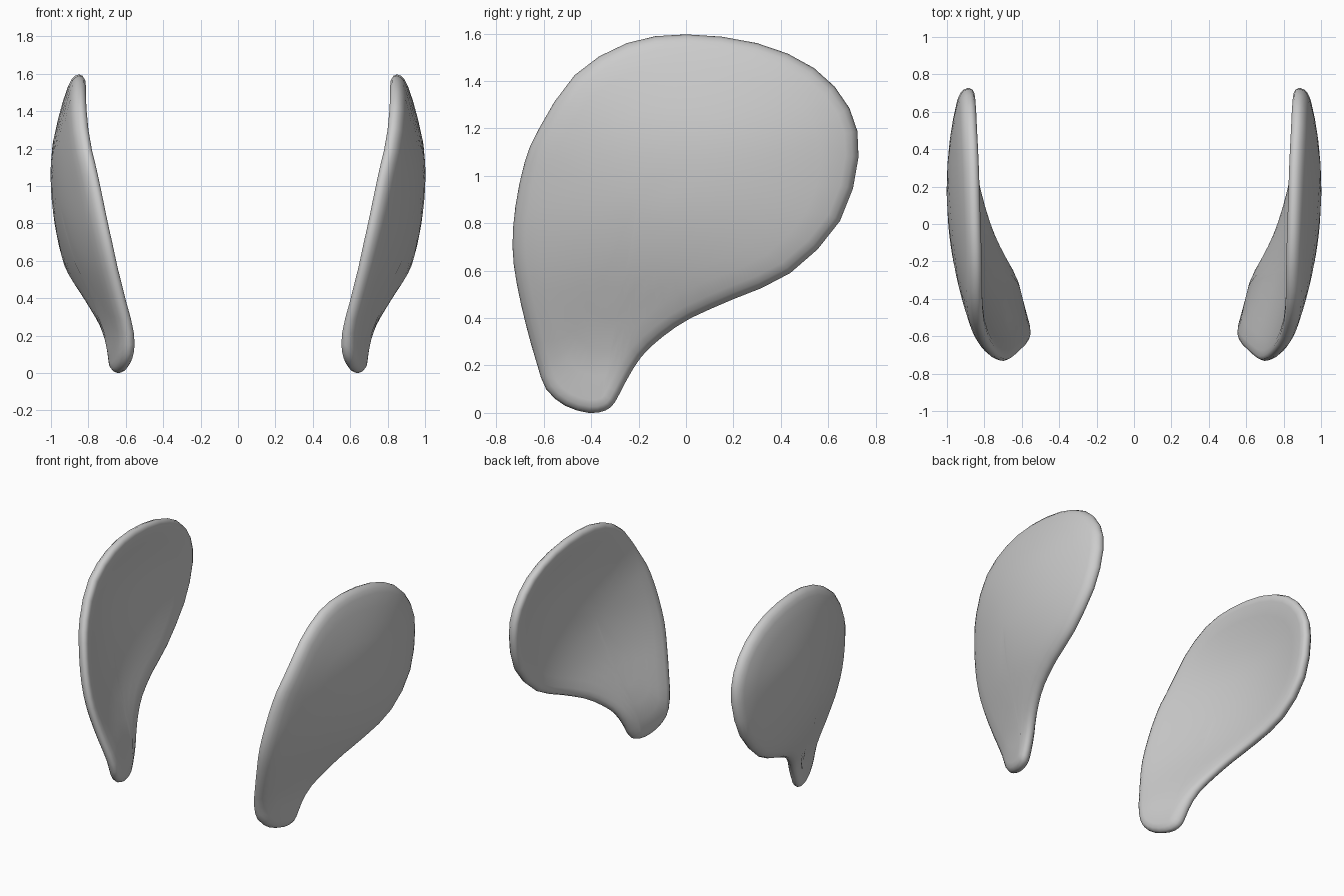
import bpy
import bmesh
from mathutils import Vector

cube = bpy.data.objects.get("Cube")
if cube:
    bpy.data.objects.remove(cube, do_unlink=True)

# Single plain grey for both shells
grey = bpy.data.materials.new("plain_grey")
grey.use_nodes = True
colour = (0.6, 0.6, 0.6, 1)
grey.diffuse_color = colour
grey.node_tree.nodes["Principled BSDF"].inputs["Base Color"].default_value = colour

# Side outline: y, z from the foot up the front edge, over the top and down the back
OUTLINE = [Vector(p) for p in (
    (-.41, 0), (-.51, .03), (-.59, .1), (-.63, .21), (-.675, .37), (-.715, .55),
    (-.732, .7), (-.72, .87), (-.68, 1.06), (-.62, 1.2), (-.47, 1.425),
    (-.25, 1.56), (0, 1.597), (.3, 1.56), (.54, 1.455), (.69, 1.285),
    (.728, 1.08), (.65, .81), (.44, .59), (.2, .48), (.02, .4), (-.1, .32),
    (-.19, .235), (-.255, .13), (-.3, .045), (-.34, .01))]
CENTRE = Vector((-.2, .9))

# Cross-sections at even heights: x = a + b*y + c*y*y
STEP = .2
SECTIONS = [Vector(s) for s in (
    (.73, .2, -.08), (.733, .184, -.09), (.795, .155, -.13), (.872, .13, -.195),
    (.923, .113, -.23), (.947, .097, -.247), (.944, .078, -.23),
    (.904, .051, -.173), (.85, .03, -.1))]

# Rounded lip: inset from the outline, half thickness there
LIP = ((.055, .042), (.026, .035), (.008, .021))
INNER_RINGS = (.15, .3, .45, .6, .75, .88)
HALF_THICKNESS = .044


def spline(a, b, c, d, t):
    """Catmull-Rom point between b and c."""
    return b + .5 * t * (c - a + t * (2 * a - 5 * b + 4 * c - d
                                      + t * (3 * (b - c) + d - a)))


def sheet_x(y, z):
    """Curved middle sheet of the shell."""
    last = len(SECTIONS) - 1
    i = max(0, min(last - 1, int(z / STEP)))
    near = [SECTIONS[max(0, min(last, k))] for k in range(i - 1, i + 3)]
    a, b, c = spline(*near, z / STEP - i)
    return a + b * y + c * y * y


def smooth_loop(points):
    """Closed loop with one extra point per span."""
    out = []
    n = len(points)
    for i, b in enumerate(points):
        c, d = points[(i + 1) % n], points[(i + 2) % n]
        out += [b, spline(points[i - 1], b, c, d, .5)]
    return out


def inset_loop(loop, distance):
    """Move each point of the loop inwards."""
    out = []
    for i, p in enumerate(loop):
        along = (loop[(i + 1) % len(loop)] - loop[i - 1]).normalized()
        out.append(p + distance * Vector((along.y, -along.x)))
    return out


def make_shell(name, side):
    bm = bmesh.new()
    loop = smooth_loop(OUTLINE)
    n = len(loop)

    def vert(p, offset=0):
        return bm.verts.new((side * (sheet_x(*p) + offset), p.x, p.y))

    # Flat rings from the centre out to the lip
    lip_start = inset_loop(loop, LIP[0][0])
    layout = [([CENTRE.lerp(p, s) for p in lip_start], HALF_THICKNESS)
              for s in INNER_RINGS]
    layout += [(inset_loop(loop, d), t) for d, t in LIP]

    # Outer and inner skins meet at the shared rim
    rim = [vert(p) for p in loop]
    for direction in (1, -1):
        hub = vert(CENTRE, direction * HALF_THICKNESS)
        rings = [[vert(p, direction * t) for p in points]
                 for points, t in layout] + [rim]
        for i in range(n):
            j = (i + 1) % n
            bm.faces.new((hub, rings[0][i], rings[0][j]))
            for a, b in zip(rings, rings[1:]):
                bm.faces.new((a[i], b[i], b[j], a[j]))
    bmesh.ops.recalc_face_normals(bm, faces=bm.faces[:])
    for face in bm.faces:
        face.smooth = True
    mesh = bpy.data.meshes.new(name)
    bm.to_mesh(mesh)
    bm.free()
    mesh.materials.append(grey)
    obj = bpy.data.objects.new(name, mesh)
    bpy.context.collection.objects.link(obj)


# Mirrored pair
make_shell("left_shell", 1)
make_shell("right_shell", -1)
